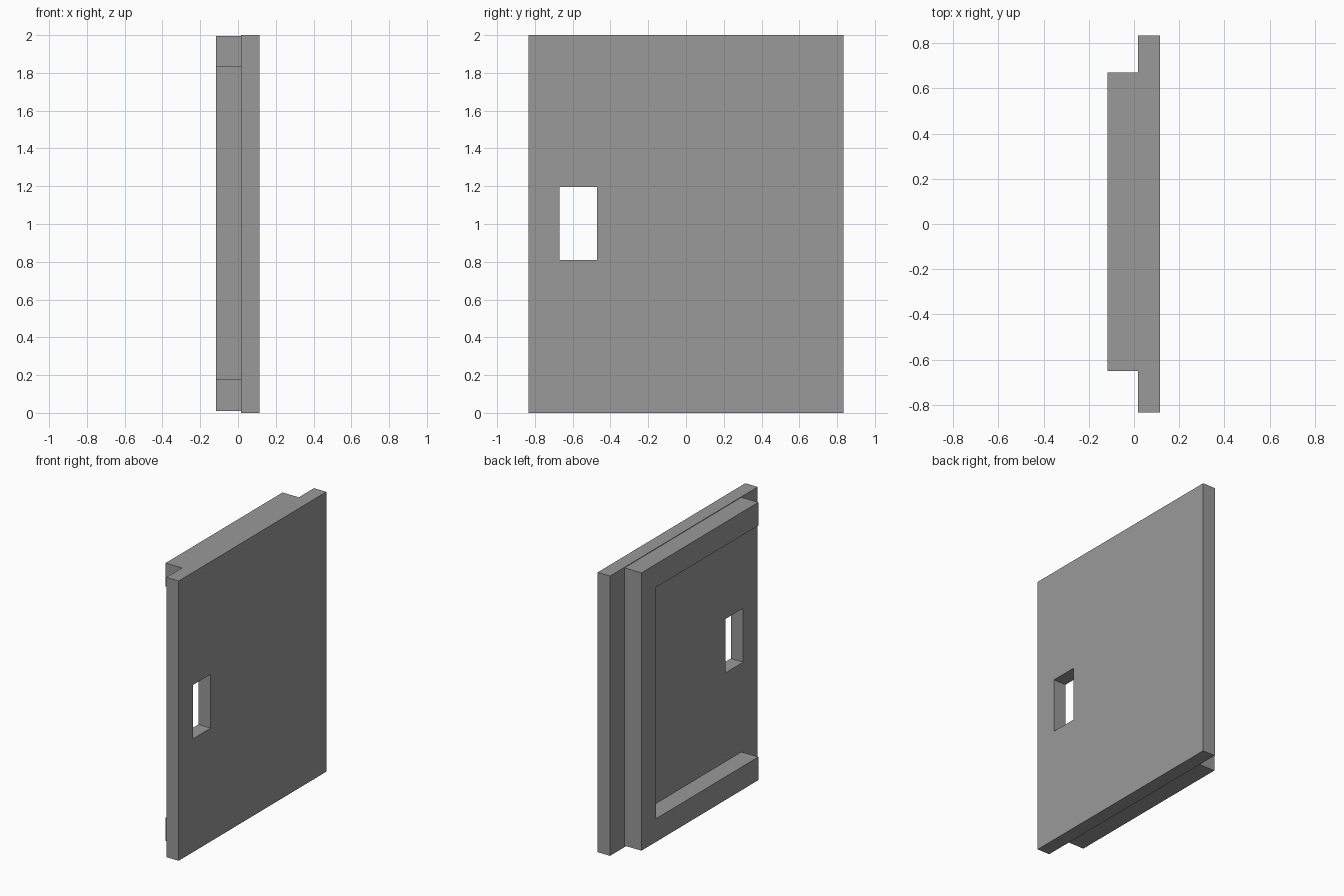
import bpy
import bmesh

if "Cube" in bpy.data.objects:
    bpy.data.objects.remove(bpy.data.objects["Cube"])

# Single flat grey
grey = bpy.data.materials.new("mid_grey")
grey.diffuse_color = (0.32, 0.32, 0.32, 1)
grey.use_nodes = True
grey.node_tree.nodes["Principled BSDF"].inputs["Base Color"].default_value = grey.diffuse_color


def prism(name, outline, x0, x1):
    """Extrude a y-z outline from x0 to x1."""
    bm = bmesh.new()
    face = bm.faces.new([bm.verts.new((x0, y, z)) for y, z in outline])
    ext = bmesh.ops.extrude_face_region(bm, geom=[face])
    moved = [v for v in ext["geom"] if isinstance(v, bmesh.types.BMVert)]
    bmesh.ops.translate(bm, verts=moved, vec=(x1 - x0, 0, 0))
    bmesh.ops.recalc_face_normals(bm, faces=bm.faces)
    mesh = bpy.data.meshes.new(name)
    bm.to_mesh(mesh)
    bm.free()
    mesh.materials.append(grey)
    obj = bpy.data.objects.new(name, mesh)
    bpy.context.collection.objects.link(obj)
    return obj


def rect(y0, y1, z0, z1):
    return [(y0, z0), (y1, z0), (y1, z1), (y0, z1)]


BACK, JOINT, FACE = -0.117, 0.017, 0.115

# Door panel with a rectangular handle opening
panel = prism("door_panel", rect(-0.834, 0.834, 0, 2), JOINT, FACE)
cutter = prism("handle_cutter", rect(-0.67, -0.472, 0.81, 1.195), -0.1, 0.3)
cutter.hide_render = True
cutter.hide_viewport = True
cut = panel.modifiers.new("handle_opening", "BOOLEAN")
cut.operation = "DIFFERENCE"
cut.solver = "EXACT"
cut.object = cutter

# C-shaped rear frame, open on the handle side
Y0, Y1, YI = -0.65, 0.67, 0.505
Z0, Z1, ZL, ZH = 0.01, 1.996, 0.176, 1.83
prism("rear_frame", [(Y0, Z0), (Y1, Z0), (Y1, Z1), (Y0, Z1),
                     (Y0, ZH), (YI, ZH), (YI, ZL), (Y0, ZL)], BACK, JOINT)
